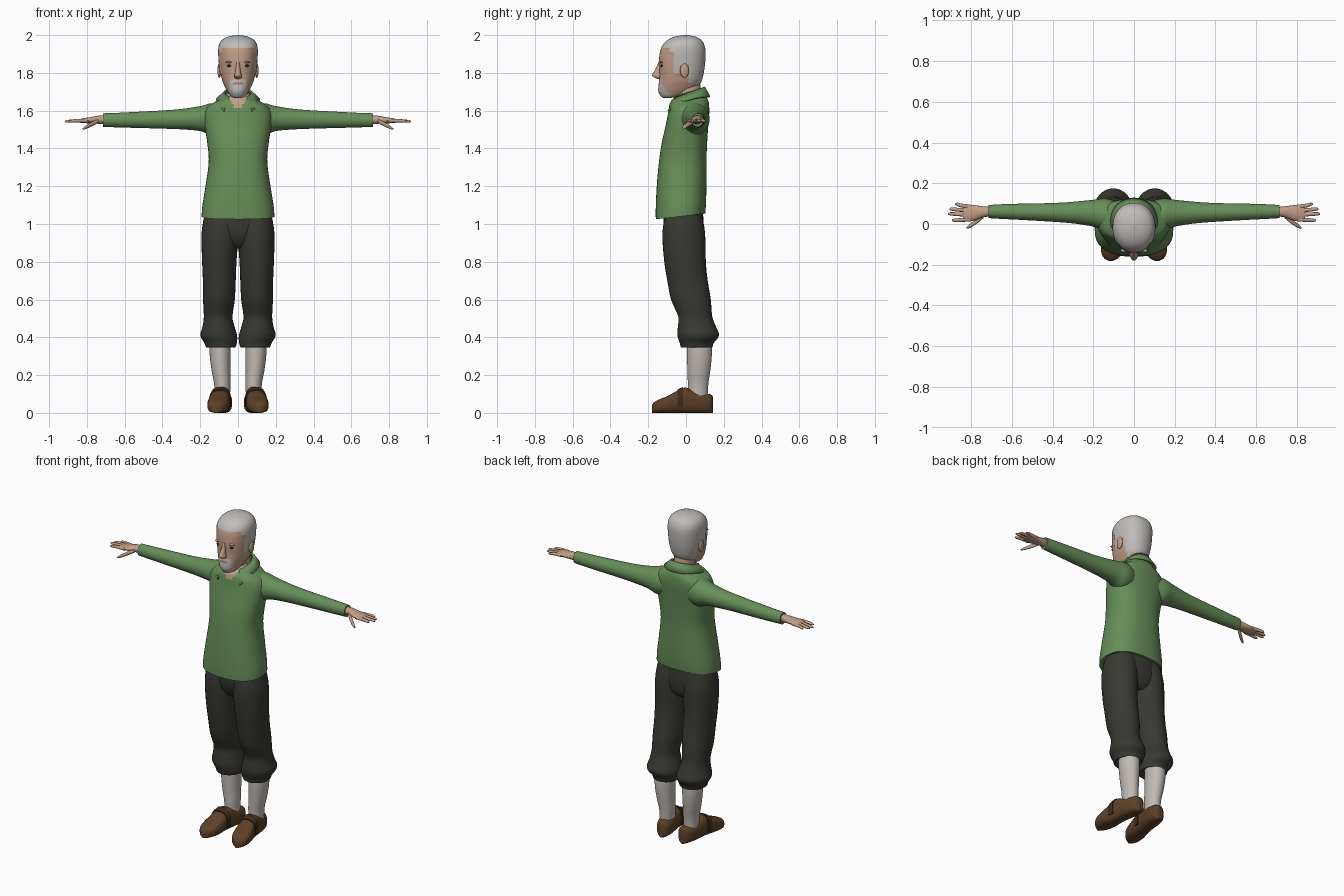
import bpy, bmesh, math
from mathutils import Vector


def material(name, r, g, b):
    m = bpy.data.materials.new(name)
    m.diffuse_color = (r, g, b, 1)
    return m


GREEN = material("green_wool", 0.135, 0.27, 0.10)
DARK = material("dark_trousers", 0.04, 0.04, 0.033)
SOCK = material("sock_white", 0.53, 0.49, 0.46)
BROWN = material("shoe_brown", 0.11, 0.052, 0.02)
STRAP = material("strap_brown", 0.05, 0.024, 0.011)
SKIN = material("skin", 0.54, 0.34, 0.24)
HAIR = material("grey_hair", 0.52, 0.50, 0.48)
EYE = material("dark_eye", 0.03, 0.022, 0.018)
LIP = material("lip", 0.36, 0.17, 0.13)


def finish(name, bm, mats, rule=None, mirror=False):
    bmesh.ops.recalc_face_normals(bm, faces=bm.faces[:])
    for f in bm.faces:
        f.material_index = rule(f.calc_center_median()) if rule else 0
    me = bpy.data.meshes.new(name)
    bm.to_mesh(me)
    bm.free()
    for m in mats:
        me.materials.append(m)
    ob = bpy.data.objects.new(name, me)
    bpy.context.collection.objects.link(ob)
    if mirror:
        ob.modifiers.new("mirror", "MIRROR")
    return ob


def smooth_rows(rows, sub):
    # Catmull-Rom interpolation between the given cross-sections
    out = []
    for i in range(len(rows) - 1):
        p = [rows[max(i - 1, 0)], rows[i], rows[i + 1], rows[min(i + 2, len(rows) - 1)]]
        for k in range(sub):
            t = k / sub
            out.append([0.5 * (2 * b + (c - a) * t + (2 * a - 5 * b + 4 * c - d) * t * t
                               + (3 * b - a - 3 * c + d) * t ** 3) for a, b, c, d in zip(*p)])
    return out + [list(rows[-1])]


def loft(name, parts, mats, axis="z", seg=32, sub=4, power=2.0, rule=None, warp=None, mirror=False):
    # each row: position on axis, two centre coordinates, two radii
    bm = bmesh.new()
    place = {"x": lambda t, a, b: (t, a, b), "y": lambda t, a, b: (a, t, b), "z": lambda t, a, b: (a, b, t)}[axis]
    for rows in parts:
        rings = []
        for t, c1, c2, r1, r2 in smooth_rows(rows, sub):
            ring = []
            for k in range(seg):
                a = 2 * math.pi * k / seg
                c, s = math.cos(a), math.sin(a)
                v = Vector(place(t, c1 + r1 * math.copysign(abs(c) ** (2 / power), c),
                                 c2 + r2 * math.copysign(abs(s) ** (2 / power), s)))
                ring.append(bm.verts.new(warp(v) if warp else v))
            rings.append(ring)
        for lo, hi in zip(rings, rings[1:]):
            for k in range(seg):
                n = (k + 1) % seg
                bm.faces.new((lo[k], lo[n], hi[n], hi[k]))
        bm.faces.new(rings[0])
        bm.faces.new(rings[-1])
    return finish(name, bm, mats, rule, mirror)


def body(z, half, front, back):
    return (z, 0, (front + back) / 2, half, (back - front) / 2)


def ball(name, centre, radii, mat):
    bm = bmesh.new()
    bmesh.ops.create_uvsphere(bm, u_segments=20, v_segments=12, radius=1)
    for v in bm.verts:
        v.co = Vector(a * r + c for a, r, c in zip(v.co, radii, centre))
    return finish(name, bm, [mat], mirror=True)


# Sweater body, hem dips at the front, open V at the neck
def hem(v):
    fade = max(0.0, min(1.0, (1.25 - v.z) / 0.22))
    v.z += 0.12 * (v.y + 0.03) * fade
    return v


loft("sweater", [[body(*r) for r in [
    (1.04, .193, -.160, .102), (1.10, .188, -.160, .106), (1.20, .172, -.155, .108), (1.33, .155, -.143, .108),
    (1.43, .163, -.128, .112), (1.52, .176, -.108, .118), (1.58, .178, -.096, .123), (1.62, .160, -.090, .123),
    (1.645, .125, -.083, .120), (1.665, .088, -.068, .112), (1.685, .066, -.050, .100), (1.70, .055, -.040, .092)]]],
    [GREEN, SKIN], seg=64, sub=7, power=2.4, warp=hem,
    rule=lambda c: int(c.y < 0 and c.z > 1.60 and abs(c.x) < (c.z - 1.60) * 0.75))

# Folded collar with two hanging points
bm = bmesh.new()
pairs = []
for i in range(41):
    a = math.radians(-140 + 7 * i)
    u = (1 - math.cos(a)) / 2
    s, c = math.sin(a), math.cos(a)
    top = (0.068 * s, 0.018 + (0.078 + 0.015 * u) * c, 1.725 - 0.06 * u)
    low = ((0.105 + 0.015 * u) * s, 0.02 + (0.105 + 0.05 * u) * c, 1.672 - 0.11 * u ** 3)
    pairs.append((bm.verts.new(top), bm.verts.new(low)))
for p, q in zip(pairs, pairs[1:]):
    bm.faces.new((p[0], q[0], q[1], p[1]))
collar = finish("collar", bm, [GREEN])
solid = collar.modifiers.new("thickness", "SOLIDIFY")
solid.thickness, solid.offset = 0.01, 0

# Sleeves
loft("sleeve", [[(.08, .035, 1.555, .075, .075), (.14, .045, 1.555, .080, .084), (.20, .053, 1.558, .066, .066),
                 (.30, .056, 1.555, .053, .054), (.40, .057, 1.553, .046, .048), (.55, .060, 1.551, .040, .042),
                 (.65, .061, 1.550, .036, .038), (.715, .061, 1.550, .032, .036)]],
     [GREEN], axis="x", mirror=True)

# Hands: palm, four fingers, thumb
hand = [[(.69, .060, 1.552, .022, .025), (.74, .060, 1.552, .027, .022), (.78, .055, 1.549, .037, .017),
         (.82, .053, 1.547, .041, .013), (.84, .053, 1.546, .036, .009)],
        [(.74, .040, 1.545, .012, .010), (.775, .012, 1.528, .012, .012), (.805, -.009, 1.512, .010, .009),
         (.822, -.018, 1.503, .004, .004)]]
for y0, x1, y1 in [(.085, .880, .097), (.065, .907, .073), (.044, .915, .050), (.022, .895, .018)]:
    hand.append([(.80, y0, 1.547, .010, .010), (.85, (y0 + y1) / 2, 1.547, .0095, .009),
                 (x1 - .012, y1, 1.544, .008, .007), (x1, y1, 1.543, .003, .003)])
loft("hand", hand, [SKIN], axis="x", seg=14, mirror=True)

# Trousers: hip block plus gathered legs
loft("trouser_hips", [[body(*r) for r in [
    (.87, .10, -.06, .06), (.90, .15, -.09, .085), (.96, .18, -.115, .095), (1.06, .18, -.12, .09)]]], [DARK])
loft("trouser_leg", [[(1.06, .085, -.012, .09, .095), (.95, .095, -.012, .098, .113), (.80, .099, -.005, .091, .110),
                      (.70, .099, .008, .087, .107), (.60, .101, .026, .084, .105), (.51, .105, .049, .076, .090),
                      (.46, .103, .057, .084, .100), (.41, .102, .065, .097, .110), (.37, .092, .057, .086, .090),
                      (.345, .092, .057, .075, .082), (.36, .094, .065, .058, .068)]],
     [DARK], mirror=True)

# Socks
loft("sock", [[(.42, .095, .070, .054, .064), (.31, .095, .071, .055, .066), (.22, .090, .068, .049, .060),
               (.15, .083, .064, .043, .054), (.06, .083, .063, .040, .050)]], [SOCK], mirror=True)


# Shoes, toes turned out, and a strap over the instep
def shoe_row(y, height, half, grow=0.0):
    return (y, .079 + .13 * (.09 - y), height / 2, half + grow, height / 2 + grow * .95)


loft("shoe", [[shoe_row(*r) for r in [
    (.143, .085, .015), (.13, .098, .036), (.09, .105, .048), (.04, .118, .050), (-.005, .134, .050),
    (-.05, .115, .053), (-.10, .088, .058), (-.145, .070, .050), (-.17, .055, .032), (-.181, .040, .010)]]],
    [BROWN], axis="y", power=2.7, mirror=True)
loft("shoe_strap", [[shoe_row(-.015, .133, .050, .005), shoe_row(-.045, .119, .052, .005)]],
     [STRAP], axis="y", power=2.7, mirror=True, warp=lambda v: Vector((v.x, v.y, max(v.z, .03))))


# Head with hair and beard chosen by position
def is_hair(p):
    if p.y < -.065:
        return p.z > 1.93 - .25 * abs(p.x) * (p.y > -.09)
    if p.y < -.03:
        return p.z > 1.79
    return p.z > (1.84 if p.y < .015 else 1.715)


def head_rule(p):
    if is_hair(p):
        return 1
    if abs(p.x) < .026 and 1.738 < p.z < 1.748 and p.y < -.1:
        return 2
    goatee = p.z < 1.738 and abs(p.x) < .05 and p.y < -.075
    moustache = 1.738 <= p.z < 1.764 and abs(p.x) < .042 and p.y < -.08
    return int(goatee or moustache)


def slim_face(p):
    return p if is_hair(p) else Vector((p.x * .96, p.y, p.z))


loft("head", [[body(*r) for r in [
    (1.668, .020, -.122, -.08), (1.676, .040, -.133, -.03), (1.70, .058, -.146, .03), (1.73, .074, -.146, .066),
    (1.76, .087, -.142, .084), (1.80, .096, -.140, .094), (1.84, .101, -.142, .100), (1.88, .104, -.142, .103),
    (1.92, .105, -.136, .103), (1.95, .100, -.122, .096), (1.975, .084, -.096, .080), (1.992, .052, -.058, .050),
    (2.0, .008, -.012, .008)]]],
    [SKIN, HAIR, LIP], seg=72, sub=6, power=2.2, rule=head_rule, warp=slim_face)
loft("neck", [[(1.60, 0, .020, .055, .070), (1.66, 0, .014, .058, .074), (1.72, 0, .012, .058, .066),
               (1.77, 0, .012, .055, .060)]], [SKIN])
loft("nose", [[(1.862, 0, -.136, .008, .008), (1.83, 0, -.142, .011, .014), (1.80, 0, -.150, .016, .024),
               (1.785, 0, -.152, .020, .027), (1.773, 0, -.145, .017, .017), (1.768, 0, -.142, .008, .008)]],
     [SKIN], seg=20)
ball("ear", (.099, -.008, 1.812), (.010, .023, .038), SKIN)
ball("eye", (.043, -.128, 1.838), (.016, .008, .007), EYE)
ball("eyebrow", (.044, -.130, 1.857), (.022, .009, .005), HAIR)

# Smooth shading with crisp rims
for ob in bpy.context.collection.objects:
    ob.select_set(True)
    bpy.context.view_layer.objects.active = ob
bpy.ops.object.shade_smooth_by_angle(angle=math.radians(50))
